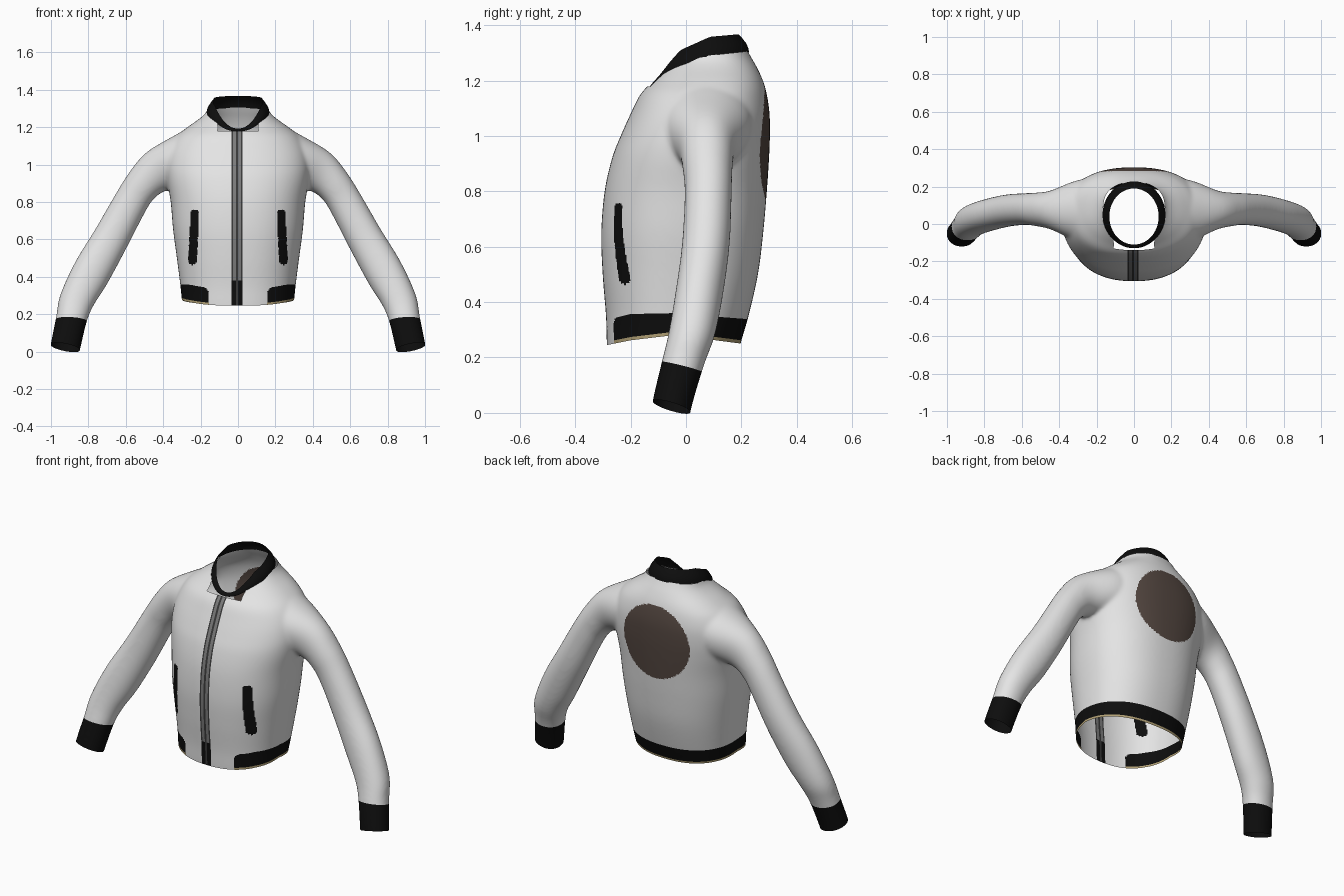
import bpy, bmesh, math
from mathutils import Vector

if "Cube" in bpy.data.objects:
    bpy.data.objects.remove(bpy.data.objects["Cube"])


def material(name, rgb):
    m = bpy.data.materials.new(name)
    m.diffuse_color = (*rgb, 1)
    m.use_nodes = True
    m.node_tree.nodes["Principled BSDF"].inputs["Base Color"].default_value = m.diffuse_color
    return m


MATS = [material("white_cloth", (0.78, 0.78, 0.78)),
        material("black_rib", (0.004, 0.004, 0.004)),
        material("brown_patch", (0.09, 0.064, 0.053)),
        material("tan_lining", (0.45, 0.36, 0.18)),
        material("zip_grey", (0.2, 0.2, 0.2)),
        material("zip_dark", (0.04, 0.04, 0.04))]
WHITE, BLACK, BROWN, TAN, GREY, DARK = range(6)


def lerp(table, t):
    if t <= table[0][0]:
        return table[0][1]
    for (a, va), (b, vb) in zip(table, table[1:]):
        if t <= b:
            return va + (vb - va) * (t - a) / (b - a)
    return table[-1][1]


def spline(rows, steps):
    out = []
    for i in range(len(rows) - 1):
        p = [rows[max(0, min(len(rows) - 1, i + k))] for k in (-1, 0, 1, 2)]
        for s in range(steps):
            t = s / steps
            out.append([0.5 * (2 * b + (c - a) * t + (2 * a - 5 * b + 4 * c - d) * t * t
                               + (3 * b - a - 3 * c + d) * t ** 3)
                        for a, b, c, d in zip(*p)])
    return out + [rows[-1]]


def loft(bm, rows, power, side=1, n=64):
    """Closed tube; row = centre x, y, z, half width as x and z, half depth in y."""
    rings = []
    for cx, cy, cz, ax, az, d in spline(rows, 5):
        ring = []
        for k in range(n):
            a = 2 * math.pi * k / n
            c, s = math.cos(a), math.sin(a)
            c = math.copysign(abs(c) ** (2 / power), c)
            s = math.copysign(abs(s) ** (2 / power), s)
            ring.append(bm.verts.new((side * (cx + ax * c), cy + d * s, cz + az * c)))
        rings.append(ring)
    for r, q in zip(rings, rings[1:]):
        for k in range(n):
            bm.faces.new((r[k], r[(k + 1) % n], q[(k + 1) % n], q[k]))
    bm.faces.new(rings[0])
    bm.faces.new(rings[-1])


# Torso: height, half width, front y, back y
torso = [(.14, .285, -.28, .17), (.25, .298, -.286, .197), (.35, .308, -.289, .226),
         (.5, .327, -.301, .26), (.65, .347, -.306, .279), (.8, .36, -.294, .292),
         (.92, .38, -.267, .30), (1.0, .385, -.236, .303), (1.08, .37, -.20, .302),
         (1.15, .33, -.165, .292), (1.2, .27, -.118, .278), (1.25, .2, -.075, .255),
         (1.29, .165, -.04, .232), (1.37, .14, .0, .19)]
# Sleeve: outer x, z, inner x, z, front y, back y
sleeve = [(.2, 1.23, .1, .95, -.09, .24), (.34, 1.155, .25, .89, -.09, .235),
          (.49, 1.065, .385, .86, -.03, .18), (.58, .96, .455, .81, -.012, .168),
          (.65, .85, .51, .72, -.005, .165), (.76, .66, .60, .545, -.015, .157),
          (.87, .48, .70, .36, -.04, .132), (.95, .305, .77, .25, -.065, .103),
          (.972, .19, .808, .16, -.09, .066), (1.0, .05, .845, .005, -.124, .022),
          (1.02, -.06, .87, -.11, -.14, 0)]
bm = bmesh.new()
loft(bm, [(0, (f + b) / 2, z, w, 0, (b - f) / 2) for z, w, f, b in torso], 2.3)
for side in (1, -1):
    loft(bm, [((ox + ix) / 2, (f + b) / 2, (oz + iz) / 2, (ox - ix) / 2, (oz - iz) / 2, (b - f) / 2)
              for ox, oz, ix, iz, f, b in sleeve], 2.1, side)
bmesh.ops.recalc_face_normals(bm, faces=bm.faces[:])
me = bpy.data.meshes.new("jacket_shell")
bm.to_mesh(me)
bm.free()
jacket = bpy.data.objects.new("jacket_shell", me)
bpy.context.collection.objects.link(jacket)

# Fuse torso and sleeves into one skin
mod = jacket.modifiers.new("fuse", 'REMESH')
mod.mode = 'VOXEL'
mod.voxel_size = 0.008
bpy.context.view_layer.objects.active = jacket
jacket.select_set(True)
bpy.ops.object.modifier_apply(modifier="fuse")
bm = bmesh.new()
bm.from_mesh(me)
for _ in range(12):
    bmesh.ops.smooth_vert(bm, verts=bm.verts[:], factor=0.5,
                          use_axis_x=True, use_axis_y=True, use_axis_z=True)


def cut(co, no, keep, height=None, **clear):
    """Cut part of the skin by a plane, or by the surface z = height(y)."""
    if height:
        for v in bm.verts:
            v.co.z -= height(v.co.y)
    faces = [f for f in bm.faces if keep(f.calc_center_median())]
    geom = list({e for f in faces for e in f.edges}) + list({v for f in faces for v in f.verts}) + faces
    bmesh.ops.bisect_plane(bm, geom=geom, dist=1e-5, plane_co=co, plane_no=no, **clear)
    if height:
        for v in bm.verts:
            v.co.z += height(v.co.y)


def hem(y):
    return lerp([(-.285, .245), (-.2, .262), (-.05, .28), (.1, .263), (.2, .25)], y)


def band(y):
    return lerp([(-.29, .335), (-.2, .357), (-.05, .36), (.1, .348), (.23, .338)], y)


def collar_low(y):
    return lerp([(-.13, 1.178), (-.076, 1.23), (.05, 1.287), (.225, 1.306)], y)


def collar_high(y):
    return lerp([(-.11, 1.192), (-.06, 1.265), (-.02, 1.31), (.087, 1.358), (.19, 1.367)], y)


# Open the neck, hem and cuffs; score the edges of the ribbed bands and the zip
O, Z = (0, 0, 0), (0, 0, 1)
cut(O, Z, lambda c: abs(c.x) < .3 and c.z > -.15, collar_low, clear_outer=True)
low = lambda c: abs(c.x) < .5 and c.z < .3
cut(O, Z, low, hem, clear_inner=True)
cut((0, 0, .012), Z, low, hem)
cut(O, Z, low, band)
CUFF = {}
for s in (1, -1):
    arm = lambda c: s * c.x > .6 and c.z < .4
    cut((.925 * s, -.05, .022), (-.2 * s, .3, 1), arm, clear_inner=True)
    CUFF[s] = (Vector((.89 * s, -.01, .165)), Vector((-.06 * s, .25, 1)))
    cut(*CUFF[s], arm)
ZIP = -.005
for x in (-.03, -.022, -.006, .006, .022, .03):
    cut((ZIP + x, 0, 0), (1, 0, 0), lambda c: abs(c.x) < .08 and c.y < 0)


# Colour by region
def colour(c):
    ax = abs(c.x)
    if ax > .7:
        p, n = CUFF[1 if c.x > 0 else -1]
        return BLACK if (c - p).dot(n) < 0 and c.z < .3 else WHITE
    if ax < .4 and c.z < band(c.y) and (c.y > 0 or ax > .155):
        if c.z < hem(c.y) + .012:
            return TAN
        r = .035
        dx, dz = .155 + r - ax, c.z - (band(c.y) - r)
        if c.y > 0 or dx < 0 or dz < 0 or dx * dx + dz * dz < r * r:
            return BLACK
    if c.y < 0:
        d = abs(c.x - ZIP)
        if d < .03:
            if c.z < .38 and d > .006:
                return BLACK
            return GREY if .006 < d < .022 else DARK
        # Pocket welts
        t = max(.487, min(.735, c.z))
        px = .243 - .012 * (t - .487) / .25
        if math.hypot(ax - px, c.z - t) < .023:
            return BLACK
    elif math.hypot(c.x, c.z - .97) < .212 and c.y > .1:
        return BROWN
    return WHITE


for f in bm.faces:
    f.material_index = colour(f.calc_center_median())
    f.smooth = True
bm.to_mesh(me)
bm.free()
for m in MATS:
    me.materials.append(m)

# Ribbed collar
bm = bmesh.new()
n, rings = 72, []
for j in range(5):
    t = j / 4
    g = 1 + .05 * math.sin(math.pi * t)
    ring = []
    for k in range(n):
        a = 2 * math.pi * k / n
        lo = Vector((.168 * math.cos(a), .05 + .178 * math.sin(a), 0))
        hi = Vector((.132 * math.cos(a), .04 + .15 * math.sin(a), 0))
        lo.z, hi.z = collar_low(lo.y) - .004, collar_high(hi.y)
        p = lo.lerp(hi, t)
        ring.append(bm.verts.new((p.x * g, .045 + (p.y - .045) * g, p.z)))
    rings.append(ring)
for r, q in zip(rings, rings[1:]):
    for k in range(n):
        bm.faces.new((r[k], r[(k + 1) % n], q[(k + 1) % n], q[k])).smooth = True
cm = bpy.data.meshes.new("collar")
bm.to_mesh(cm)
bm.free()
cm.materials.append(MATS[BLACK])
bpy.context.collection.objects.link(bpy.data.objects.new("collar", cm))
